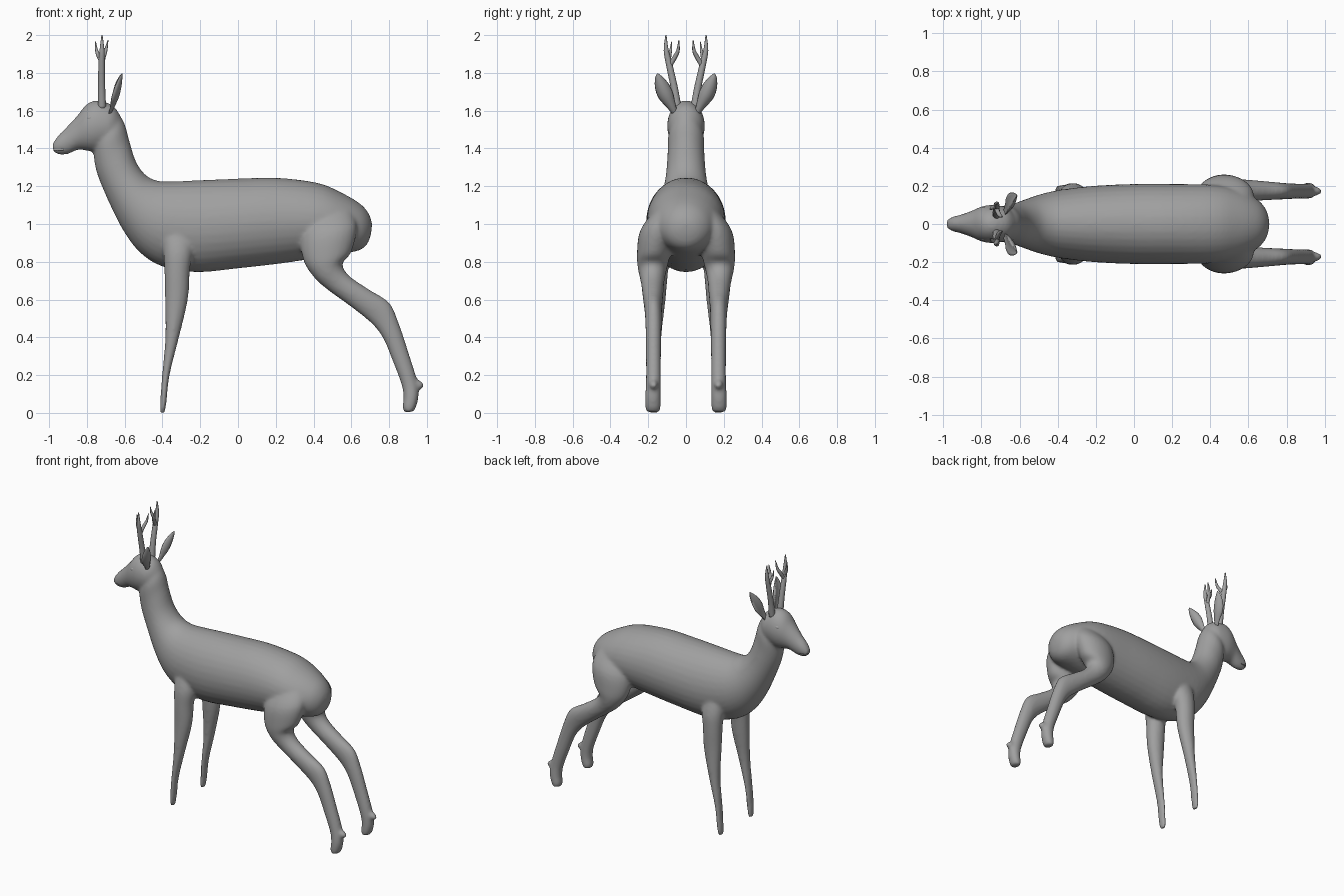
import bpy, bmesh, math
from mathutils import Vector

if "Cube" in bpy.data.objects:
    bpy.data.objects.remove(bpy.data.objects["Cube"])

grey = bpy.data.materials.new("coat grey")
grey.diffuse_color = (0.35, 0.35, 0.35, 1)
grey.use_nodes = True
grey.node_tree.nodes["Principled BSDF"].inputs["Base Color"].default_value = grey.diffuse_color


def spline(rows, steps):
    """Smooth curve through the rows, each a tuple of numbers."""
    out = []
    for i in range(len(rows) - 1):
        p0, p1 = rows[max(i - 1, 0)], rows[i]
        p2, p3 = rows[i + 1], rows[min(i + 2, len(rows) - 1)]
        for k in range(steps):
            t = k / steps
            out.append([0.5 * (2 * b + (c - a) * t + (2 * a - 5 * b + 4 * c - d) * t * t
                               + (3 * b - a - 3 * c + d) * t ** 3)
                        for a, b, c, d in zip(p0, p1, p2, p3)])
    return out + [list(rows[-1])]


def skin(bm, rings):
    """Join rings of points into a closed skin."""
    loops = [[bm.verts.new(p) for p in r] for r in rings]
    n = len(loops[0])
    for a, b in zip(loops, loops[1:]):
        for i in range(n):
            bm.faces.new((a[i], a[(i + 1) % n], b[(i + 1) % n], b[i]))
    for end in (loops[0], loops[-1]):
        hub = bm.verts.new(sum((v.co for v in end), Vector()) / n)
        for i in range(n):
            bm.faces.new((end[i], end[(i + 1) % n], hub))


def section_loft(bm, rows, side=1, sides=24):
    """Rows: x, z of one edge, x, z of the opposite edge, y centre, half width."""
    rings = []
    for xa, za, xb, zb, y, w in spline(rows, 4):
        ring = []
        for i in range(sides):
            a = math.tau * i / sides
            c, s = math.cos(a), math.sin(a)
            ring.append(Vector(((xa + xb) / 2 + (xa - xb) / 2 * c, side * (y + w * s),
                                (za + zb) / 2 + (za - zb) / 2 * c)))
        rings.append(ring)
    skin(bm, rings)


def tube(bm, rows, side=1, flat=1.0, sides=12, cup=0.0):
    """Rows: x, y, z, radius. Flat thins it along x, cup hollows the front."""
    rows = spline(rows, 4)
    rings = []
    for i, (x, y, z, r) in enumerate(rows):
        p, q = rows[max(i - 1, 0)], rows[min(i + 1, len(rows) - 1)]
        d = Vector(q[:3]) - Vector(p[:3])
        u = Vector((0, 1, 0)) - d * (d.y / d.length_squared)
        u.normalize()
        v = u.cross(d).normalized()
        ring = []
        for k in range(sides):
            a = math.tau * k / sides
            c, s = math.cos(a), math.sin(a)
            pt = Vector((x, y, z)) + u * r * c + v * r * flat * s
            pt.x -= cup * r * c * c
            ring.append(Vector((pt.x, side * pt.y, pt.z)))
        rings.append(ring)
    skin(bm, rings)


def finish(name, bm):
    bmesh.ops.recalc_face_normals(bm, faces=bm.faces)
    me = bpy.data.meshes.new(name)
    bm.to_mesh(me)
    bm.free()
    me.materials.append(grey)
    me.polygons.foreach_set("use_smooth", [True] * len(me.polygons))
    ob = bpy.data.objects.new(name, me)
    bpy.context.collection.objects.link(ob)
    return ob


# Torso and neck, from rump to poll
torso = [(.71, 1.0, .705, .95, 0, .03), (.695, 1.05, .685, .895, 0, .08),
         (.65, 1.105, .64, .86, 0, .13), (.55, 1.165, .54, .84, 0, .18),
         (.42, 1.218, .42, .82, 0, .205), (.2, 1.245, .22, .79, 0, .21),
         (0, 1.24, 0, .765, 0, .21), (-.2, 1.232, -.22, .745, 0, .2),
         (-.36, 1.225, -.4, .775, 0, .18), (-.43, 1.23, -.52, .85, 0, .16),
         (-.49, 1.26, -.61, .97, 0, .135), (-.54, 1.33, -.69, 1.13, 0, .11),
         (-.575, 1.44, -.75, 1.28, 0, .098), (-.60, 1.53, -.765, 1.39, 0, .095),
         (-.64, 1.60, -.76, 1.45, 0, .07)]
# Head, from poll to nose
head = [(-.615, 1.56, -.66, 1.42, 0, .06), (-.66, 1.625, -.70, 1.4, 0, .092),
        (-.74, 1.655, -.77, 1.385, 0, .1), (-.80, 1.635, -.81, 1.39, 0, .09),
        (-.85, 1.575, -.85, 1.392, 0, .07), (-.91, 1.51, -.90, 1.37, 0, .05),
        (-.955, 1.465, -.95, 1.368, 0, .038), (-.982, 1.425, -.98, 1.385, 0, .022)]
# Legs, from inside the torso down
front_leg = [(-.40, .98, -.24, .98, .12, .05), (-.395, .86, -.24, .86, .147, .062),
             (-.39, .75, -.255, .75, .155, .06), (-.387, .6, -.265, .6, .16, .052),
             (-.385, .4, -.312, .4, .17, .04), (-.402, .2, -.362, .2, .172, .034),
             (-.412, .06, -.378, .06, .172, .032), (-.412, .0, -.388, .0, .172, .026)]
hind_leg = [(.36, 1.06, .6, 1.08, .1, .07), (.33, .94, .63, .98, .145, .1),
            (.345, .81, .60, .85, .172, .088), (.40, .72, .553, .79, .178, .075),
            (.47, .655, .59, .725, .177, .062), (.60, .56, .70, .65, .175, .053),
            (.71, .47, .80, .585, .173, .045), (.77, .39, .85, .48, .172, .042),
            (.82, .27, .9, .33, .172, .04), (.865, .15, .945, .185, .172, .04),
            (.876, .08, .957, .10, .175, .042), (.87, .03, .945, .035, .175, .042),
            (.882, .0, .93, .008, .175, .034)]

bm = bmesh.new()
section_loft(bm, torso, sides=32)
section_loft(bm, head)
for s in (1, -1):
    section_loft(bm, front_leg, s)
    section_loft(bm, hind_leg, s)
    # Dewclaw behind the hind pastern
    tube(bm, [(.93, .172, .16, .02), (.96, .172, .148, .024), (.982, .172, .138, .012)], s)
body = finish("body_and_legs", bm)

# Blend the body into one continuous skin
m = body.modifiers.new("blend", 'REMESH')
m.mode = 'VOXEL'
m.voxel_size = 0.01
m.use_smooth_shade = True
m = body.modifiers.new("soften", 'SMOOTH')
m.factor = 0.5
m.iterations = 10

# Mouth slit
bm = bmesh.new()
bmesh.ops.create_cube(bm, size=1)
for v in bm.verts:
    v.co = Vector((-.965 + v.co.x * .08, v.co.y * .2, 1.393 + v.co.z * .005))
slit = finish("mouth_cutter", bm)
slit.hide_render = True
slit.hide_viewport = True
m = body.modifiers.new("mouth", 'BOOLEAN')
m.operation = 'DIFFERENCE'
m.object = slit

for s, tag in ((1, "left"), (-1, "right")):
    # Antler: main beam, inward tine and its two prongs
    bm = bmesh.new()
    tube(bm, [(-.72, .045, 1.61, .022), (-.722, .062, 1.72, .019), (-.722, .088, 1.84, .017),
              (-.72, .105, 1.92, .013), (-.72, .106, 2.0, .003)], s)
    tube(bm, [(-.722, .085, 1.84, .013), (-.712, .058, 1.885, .012),
              (-.70, .042, 1.92, .009), (-.688, .038, 1.975, .002)], s, sides=8)
    tube(bm, [(-.722, .092, 1.86, .012), (-.74, .088, 1.895, .011),
              (-.75, .08, 1.925, .007), (-.754, .076, 1.965, .002)], s, sides=8)
    finish(tag + "_antler", bm)

    # Ear: cupped leaf
    bm = bmesh.new()
    tube(bm, [(-.675, .06, 1.59, .016), (-.66, .08, 1.63, .026), (-.645, .106, 1.68, .041),
              (-.632, .128, 1.73, .038), (-.62, .145, 1.775, .02), (-.614, .15, 1.797, .003)],
         s, flat=.4, cup=.45)
    finish(tag + "_ear", bm)

    # Eye with a raised lid ring
    bm = bmesh.new()
    bmesh.ops.create_uvsphere(bm, u_segments=16, v_segments=10, radius=1)
    for v in bm.verts:
        x, y, z = v.co
        v.co = Vector((-.782 + .02 * x - .004 * z, s * (.077 + .013 * y),
                       1.562 + .014 * z + .006 * x))
    finish(tag + "_eye", bm)
